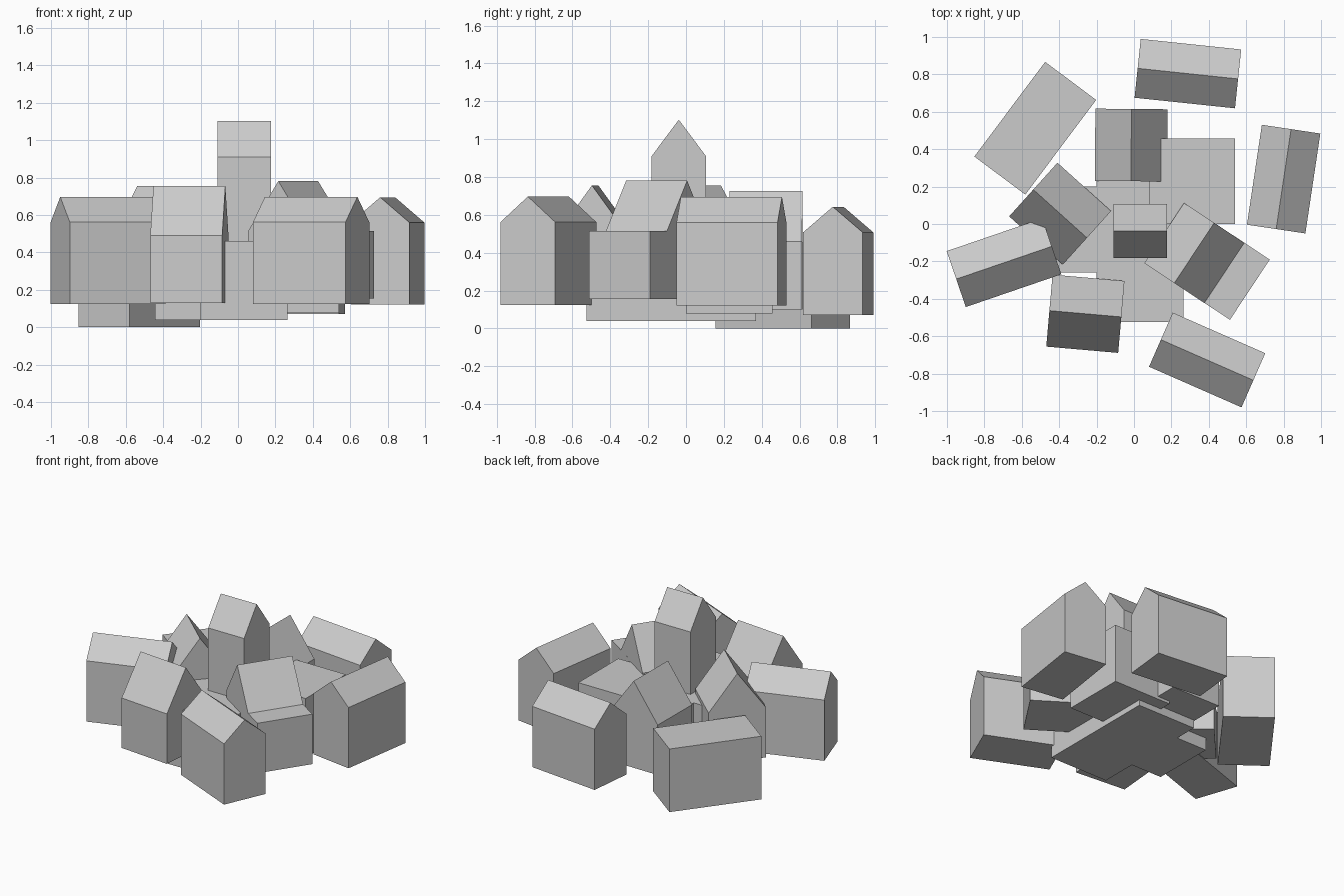
import bpy, bmesh
from math import radians

if "Cube" in bpy.data.objects:
    bpy.data.objects.remove(bpy.data.objects["Cube"])


def prism(name, profile, length, x, y, angle):
    """Extrude a (y, z) profile along local x, centred, then turn it about z."""
    bm = bmesh.new()
    ends = [[bm.verts.new((s * length / 2, py, pz)) for py, pz in profile] for s in (-1, 1)]
    a, b = ends
    bm.faces.new(a)
    bm.faces.new(b)
    n = len(profile)
    for i in range(n):
        j = (i + 1) % n
        bm.faces.new((a[i], a[j], b[j], b[i]))
    bmesh.ops.recalc_face_normals(bm, faces=bm.faces)
    mesh = bpy.data.meshes.new(name)
    bm.to_mesh(mesh)
    bm.free()
    ob = bpy.data.objects.new(name, mesh)
    ob.location = (x, y, 0)
    ob.rotation_euler.z = radians(angle)
    bpy.context.collection.objects.link(ob)
    return ob


def house(name, x, y, angle, length, width, base, eave, ridge):
    w = width / 2
    return prism(name, [(-w, base), (w, base), (w, eave), (0, ridge), (-w, eave)],
                 length, x, y, angle)


def block(name, x, y, angle, length, width, base, top):
    w = width / 2
    return prism(name, [(-w, base), (w, base), (w, top), (-w, top)], length, x, y, angle)


# Outer ring of long houses: x, y, ridge angle, base height
for name, x, y, angle, base in (
    ("north_east_house", 0.288, 0.804, -6, 0.07),
    ("east_house", 0.80, 0.24, 81.5, 0.122),
    ("south_east_house", 0.391, -0.727, -23.7, 0.124),
    ("west_house", -0.695, -0.207, 18.9, 0.124),
):
    house(name, x, y, angle, 0.54, 0.316, base, base + 0.438, base + 0.573)

# Square steep-roofed houses
for name, x, y, angle, base in (
    ("south_house", -0.26, -0.48, -5, 0.13),
    ("inner_west_house", -0.395, 0.055, -42, 0.13),
    ("north_house", -0.015, 0.422, 89.5, 0.10),
    ("inner_east_house", 0.322, -0.155, 56.5, 0.155),
):
    house(name, x, y, angle, 0.386, 0.386, base, base + 0.36, base + 0.626)

# Flat annex behind the inner east house
block("east_annex", 0.471, -0.253, 56.5, 0.386, 0.356, 0.155, 0.515)

# Central hall with a side wing and a gabled tower
block("hall", 0.032, -0.078, 90, 0.894, 0.465, 0.04, 0.46)
block("hall_wing", -0.21, -0.03, 0, 0.47, 0.46, 0.04, 0.46)
house("tower", 0.033, -0.038, 0, 0.286, 0.288, 0.04, 0.91, 1.103)

# Flat-roofed buildings
block("flat_store", 0.31, 0.228, 0, 0.46, 0.456, 0.08, 0.505)
block("flat_barn", -0.528, 0.512, 53.2, 0.632, 0.34, 0.0, 0.455)
